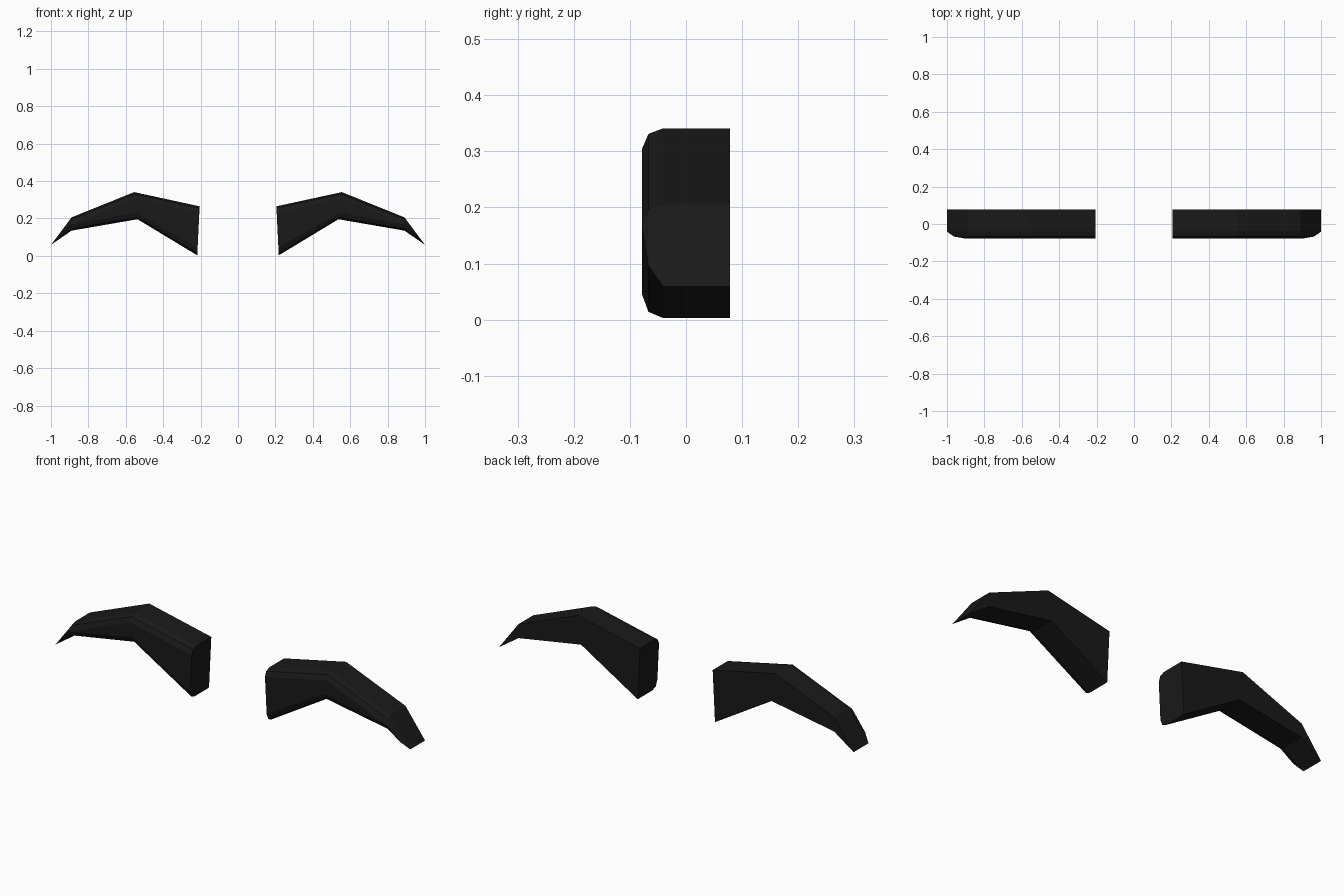
import bpy, bmesh
from mathutils import Vector

if "Cube" in bpy.data.objects:
    bpy.data.objects.remove(bpy.data.objects["Cube"])

mat = bpy.data.materials.new("black")
mat.diffuse_color = (0.01, 0.01, 0.01, 1)
mat.use_nodes = True
mat.node_tree.nodes["Principled BSDF"].inputs["Base Color"].default_value = mat.diffuse_color

# stations along the brow: top and bottom (x, z), inner end to last knuckle
STATIONS = [((0.205, 0.265), (0.218, 0.003)),
            ((0.555, 0.341), (0.537, 0.196)),
            ((0.89, 0.206), (0.89, 0.135))]
# depth of each layer and the inset of top and bottom edge at each station
LAYERS = [(0.078, (0, 0, 0), (0, 0, 0)),
          (-0.041, (0, 0, 0), (0, 0, 0)),
          (-0.067, (0.010, 0.010, 0.011), (0.011, 0.0105, 0.010)),
          (-0.078, (0.035, 0.036, 0.037), (0.041, 0.037, 0.032))]
# pointed tip at each layer
TIPS = [(1.0, 0.059), (1.0, 0.059), (0.963, 0.096), (0.9, 0.163)]


def brow(name, side):
    bm = bmesh.new()
    rings = []
    for i, (top, bot) in enumerate(STATIONS):
        t, b = Vector(top), Vector(bot)
        d = (b - t).normalized()
        ps = [(t + d * lt[i], y) for y, lt, lb in LAYERS]
        ps += [(b - d * lb[i], y) for y, lt, lb in reversed(LAYERS)]
        rings.append([bm.verts.new((side * p.x, y, p.y)) for p, y in ps])
    tip = [(x, l[0], z) for (x, z), l in zip(TIPS, LAYERS)]
    rings.append([bm.verts.new((side * x, y, z)) for x, y, z in tip + tip[::-1]])
    # skin between cross-sections, flat cap on the inner end
    for r0, r1 in zip(rings, rings[1:]):
        for k in range(8):
            n = (k + 1) % 8
            bm.faces.new((r0[k], r0[n], r1[n], r1[k]))
    bm.faces.new(rings[0])
    bmesh.ops.remove_doubles(bm, verts=bm.verts, dist=0.0005)
    bmesh.ops.recalc_face_normals(bm, faces=bm.faces)
    me = bpy.data.meshes.new(name)
    bm.to_mesh(me)
    bm.free()
    me.materials.append(mat)
    bpy.context.collection.objects.link(bpy.data.objects.new(name, me))


brow("right_eyebrow", 1)
brow("left_eyebrow", -1)
